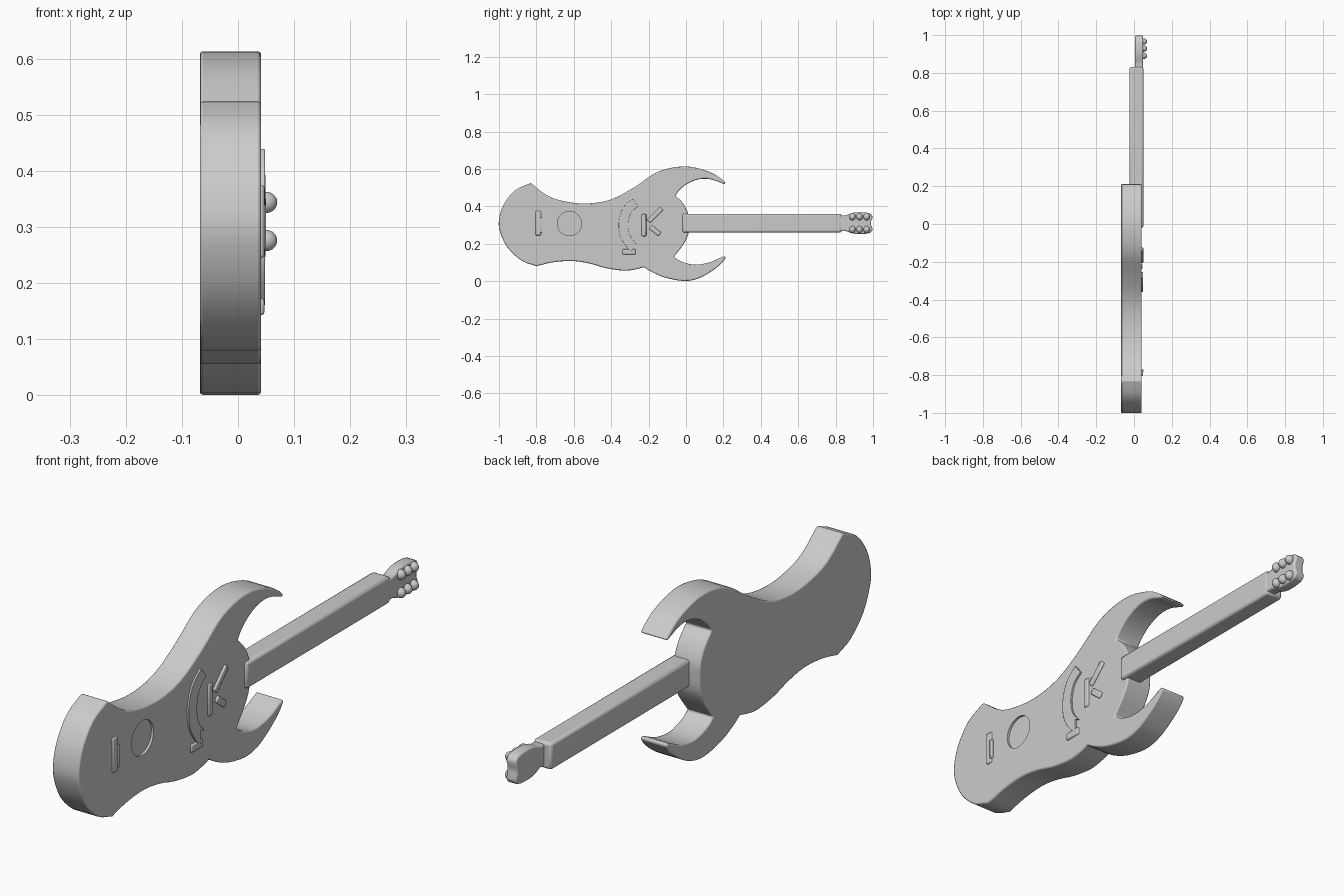
import bpy, bmesh, math
from mathutils import Vector

if "Cube" in bpy.data.objects:
    bpy.data.objects.remove(bpy.data.objects["Cube"])

grey = bpy.data.materials.new("light grey")
grey.diffuse_color = (0.6, 0.6, 0.6, 1)
grey.use_nodes = True
grey.node_tree.nodes["Principled BSDF"].inputs["Base Color"].default_value = grey.diffuse_color


def finish(ob, bevel=0.0, segments=2):
    ob.data.materials.append(grey)
    if bevel:
        m = ob.modifiers.new("soft edges", 'BEVEL')
        m.width, m.segments = bevel, segments
        m.limit_method, m.angle_limit = 'ANGLE', math.radians(50)
    bpy.ops.object.select_all(action='DESELECT')
    ob.select_set(True)
    bpy.context.view_layer.objects.active = ob
    bpy.ops.object.shade_smooth_by_angle(angle=math.radians(40))
    return ob


def slab(name, outline, x0, x1, bevel=0.0, segments=2):
    """Extrude a (y, z) outline along x."""
    bm = bmesh.new()
    face = bm.faces.new([bm.verts.new((x0, y, z)) for y, z in outline])
    out = bmesh.ops.extrude_face_region(bm, geom=[face])
    verts = [g for g in out["geom"] if isinstance(g, bmesh.types.BMVert)]
    bmesh.ops.translate(bm, verts=verts, vec=(x1 - x0, 0, 0))
    bmesh.ops.recalc_face_normals(bm, faces=bm.faces)
    me = bpy.data.meshes.new(name)
    bm.to_mesh(me)
    bm.free()
    ob = bpy.data.objects.new(name, me)
    bpy.context.collection.objects.link(ob)
    return finish(ob, bevel, segments)


def smooth(points, steps=3):
    """Catmull-Rom curve through the points, without the last one."""
    p = [Vector(q) for q in points]
    p = [2 * p[0] - p[1]] + p + [2 * p[-1] - p[-2]]
    res = []
    for a, b, c, d in zip(p, p[1:], p[2:], p[3:]):
        for i in range(steps):
            t = i / steps
            res.append(0.5 * (2 * b + (c - a) * t + (2 * a - 5 * b + 4 * c - d) * t * t
                              + (3 * b - a - 3 * c + d) * t ** 3))
    return res


def strip(points, width):
    """Outline of a band that follows a path."""
    p = [Vector(q) for q in points]
    left, right = [], []
    for i, q in enumerate(p):
        d = (p[min(i + 1, len(p) - 1)] - p[max(i - 1, 0)]).normalized()
        n = Vector((-d.y, d.x)) * width / 2
        left.append(q + n)
        right.append(q - n)
    return left + right[::-1]


# Body outline, one smooth run between each pair of sharp corners
runs = [
    # upper waist and upper horn
    [(-.83, .525), (-.74, .457), (-.65, .427), (-.53, .415), (-.40, .437), (-.275, .503),
     (-.17, .575), (-.08, .606), (.02, .612), (.125, .585), (.185, .55), (.213, .525)],
    [(.213, .525), (.204, .519)],
    [(.204, .519), (.135, .544), (.07, .545), (.01, .522), (-.035, .487), (-.056, .457)],
    # neck joint
    [(-.056, .457), (-.015, .415), (.012, .36), (.016, .31), (.012, .25), (-.015, .195),
     (-.065, .13)],
    # lower horn
    [(-.065, .13), (-.025, .105), (.045, .088), (.125, .1), (.18, .124), (.207, .135)],
    [(.207, .135), (.213, .125)],
    [(.213, .125), (.185, .09), (.125, .045), (.06, .012), (-.015, .001), (-.115, .02),
     (-.185, .05), (-.225, .075)],
    # lower waist
    [(-.225, .075), (-.275, .062), (-.335, .056), (-.43, .07), (-.515, .094), (-.61, .108),
     (-.715, .1), (-.80, .08)],
    # rounded tail
    [(-.80, .08), (-.88, .11), (-.955, .18), (-.995, .265), (-1, .33), (-.975, .41),
     (-.915, .485), (-.83, .525)],
]
outline = [q for run in runs for q in smooth(run, 1 if len(run) == 2 else 3)]
body = slab("body", outline, -.068, .041, .008, 2)

# Round recess in the body front
bpy.ops.mesh.primitive_cylinder_add(vertices=32, radius=.065, depth=.03,
                                    location=(.047, -.623, .308), rotation=(0, math.pi / 2, 0))
cutter = bpy.context.object
cutter.name = "recess_cutter"
cutter.hide_render = True
cutter.hide_set(True)
cut = body.modifiers.new("round recess", 'BOOLEAN')
cut.operation, cut.object = 'DIFFERENCE', cutter

# Raised fittings on the body front
arc = smooth([(-.27, .42), (-.315, .38), (-.335, .31), (-.325, .24), (-.29, .19), (-.285, .185)])
slab("curved_pickup", strip(arc, .05), .035, .048, .006)
slab("lower_switch", strip([(-.34, .158), (-.27, .158)], .03), .035, .047, .005)
slab("pickup_bar", strip([(-.225, .24), (-.225, .36)], .025), .035, .046, .005)
slab("upper_control", strip([(-.20, .32), (-.13, .39)], .025), .035, .049, .005)
slab("lower_control", strip([(-.19, .29), (-.14, .25)], .025), .035, .049, .005)
slab("bridge", strip([(-.79, .245), (-.79, .375)], .03), .035, .047, .005)
slab("bridge_saddle", strip([(-.775, .26), (-.775, .34)], .012), .035, .05, .003)

# Neck
slab("neck", [(-.02, .26), (.832, .26), (.832, .36), (-.02, .36)], -.024, .05, .01, 2)

# Headstock, narrow where it leaves the neck and wider at the end
half = smooth([(.80, .045), (.845, .04), (.875, .05), (.91, .058), (.96, .057), (.99, .048),
               (.998, .03)], 2) + [Vector((.998, .03)), Vector((.99, .012))]
head = [(y, .31 - h) for y, h in half] + [(y, .31 + h) for y, h in half[::-1]]
slab("headstock", head, .006, .048, .006, 2)

# Tuning pegs in two rows
for side in (-1, 1):
    for i in range(3):
        bpy.ops.mesh.primitive_uv_sphere_add(segments=16, ring_count=10, radius=1,
                                             location=(.05, .89 + .038 * i, .31 + side * .034))
        peg = bpy.context.object
        peg.name = "tuning_peg"
        peg.scale = (.02, .017, .019)
        finish(peg)
